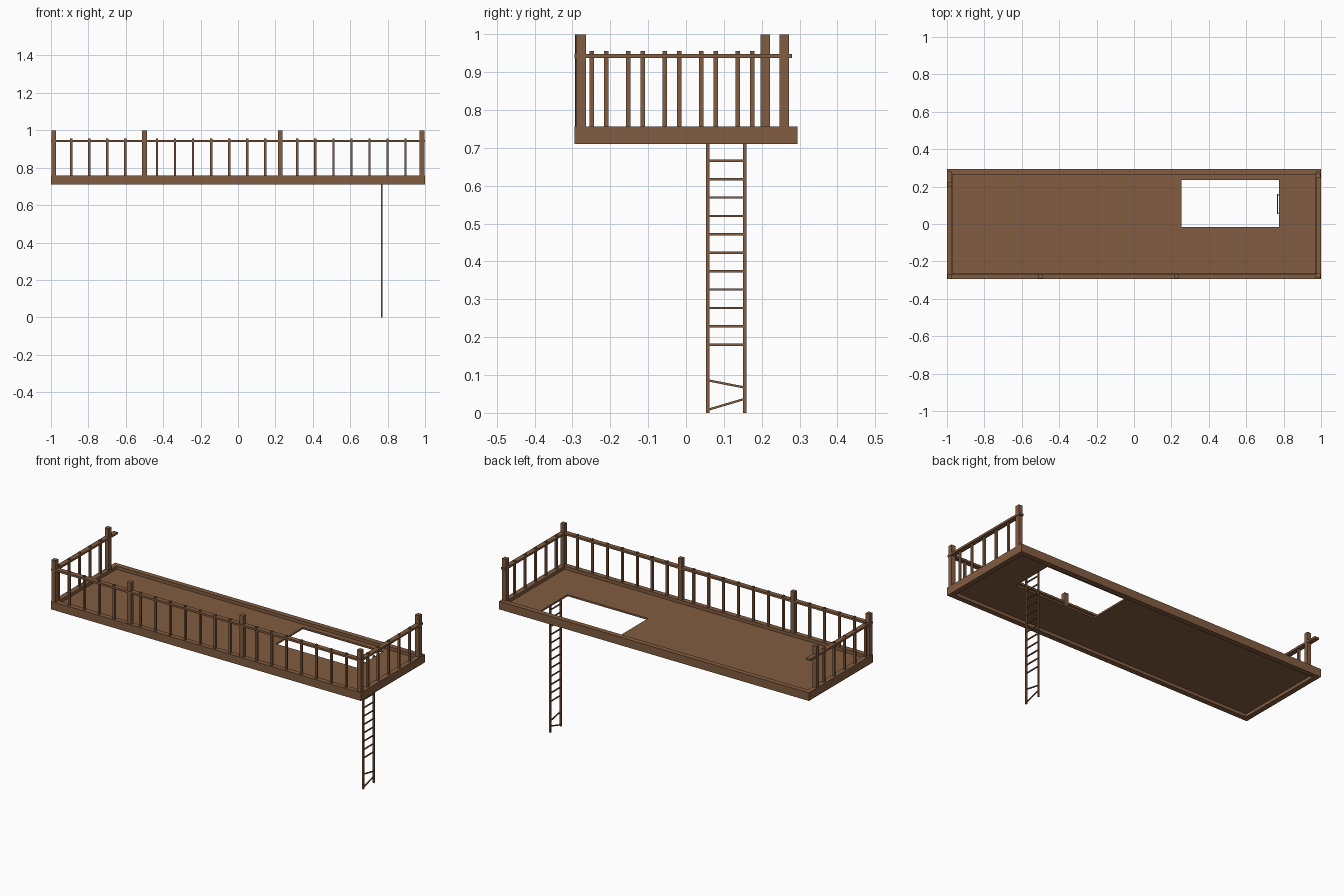
import bpy, bmesh
from mathutils import Vector

if "Cube" in bpy.data.objects:
    bpy.data.objects.remove(bpy.data.objects["Cube"])

wood = bpy.data.materials.new("brown wood")
wood.diffuse_color = (0.225, 0.108, 0.052, 1)
wood.use_nodes = True
wood.node_tree.nodes["Principled BSDF"].inputs["Base Color"].default_value = wood.diffuse_color


def finish(name, bm):
    bmesh.ops.recalc_face_normals(bm, faces=bm.faces)
    me = bpy.data.meshes.new(name)
    bm.to_mesh(me)
    bm.free()
    me.materials.append(wood)
    ob = bpy.data.objects.new(name, me)
    bpy.context.collection.objects.link(ob)
    return ob


def boxes(name, spans):
    """One object from (x0, x1, y0, y1, z0, z1) boxes."""
    bm = bmesh.new()
    for x0, x1, y0, y1, z0, z1 in spans:
        vs = bmesh.ops.create_cube(bm, size=1)["verts"]
        for v in vs:
            v.co = Vector((x1 if v.co.x > 0 else x0,
                           y1 if v.co.y > 0 else y0,
                           z1 if v.co.z > 0 else z0))
    return finish(name, bm)


def upright(x, y, w, z0, z1):
    return (x - w / 2, x + w / 2, y - w / 2, y + w / 2, z0, z1)


BOT, TOP = 0.71, 0.757      # frame beam heights
HY, T = 0.295, 0.03         # half depth, beam thickness

# frame beams around the floor
boxes("frame_front", [(-1, 1, -HY, -HY + T, BOT, TOP)])
boxes("frame_back", [(-1, 1, HY - T, HY, BOT, TOP)])
boxes("frame_left", [(-1, -1 + T, -HY + T, HY - T, BOT, TOP)])
boxes("frame_right", [(1 - T, 1, -HY + T, HY - T, BOT, TOP)])

# floor slab with the ladder opening
bm = bmesh.new()
xs = [-0.98, 0.255, 0.775, 0.98]
ys = [-0.28, -0.015, 0.235, 0.28]
grid = [[bm.verts.new((x, y, 0.728)) for y in ys] for x in xs]
for i in range(3):
    for j in range(3):
        if (i, j) != (1, 1):
            bm.faces.new((grid[i][j], grid[i + 1][j], grid[i + 1][j + 1], grid[i][j + 1]))
ext = bmesh.ops.extrude_face_region(bm, geom=bm.faces[:])["geom"]
for v in ext:
    if isinstance(v, bmesh.types.BMVert):
        v.co.z = 0.738
finish("floor", bm)

# tall posts
posts = [(-0.985, -0.281), (-0.5, -0.279), (0.226, -0.279), (0.984, -0.277),
         (-0.985, 0.209), (0.984, 0.259)]
boxes("posts", [upright(x, y, 0.025, TOP - 0.002, 1.0) for x, y in posts])

# flat hand rails
RZ = (0.937, 0.9485)
boxes("rail_front", [(-1, 1, -0.294, -0.266, *RZ)])
boxes("rail_left", [(-1, -0.972, -0.294, 0.28, *RZ)])
boxes("rail_right", [(0.972, 1, -0.294, 0.28, *RZ)])

# thin balusters
STEP = 0.0965
front = [x0 + STEP * i for x0, n in ((-0.892, 4), (-0.433, 7), (0.317, 7)) for i in range(n)]
boxes("balusters_front", [upright(x, -0.28, 0.012, TOP - 0.002, 0.956) for x in front])
for name, x, y0 in (("balusters_left", -0.985, -0.249), ("balusters_right", 0.985, -0.211)):
    boxes(name, [upright(x, y0 + STEP * i, 0.012, TOP - 0.002, 0.956) for i in range(5)])

# ladder side rails
LX = 0.768
boxes("ladder_rails", [(LX - 0.004, LX + 0.004, y - 0.0045, y + 0.0045, 0, 0.742)
                       for y in (0.0575, 0.155)])

# ladder rungs: level ones, then two loose tilted ones at the bottom
rungs = [(0.18 + 0.0486 * i,) * 2 for i in range(12)] + [(0.086, 0.067), (0.008, 0.037)]
bm = bmesh.new()
for za, zb in rungs:
    for v in bmesh.ops.create_cube(bm, size=1)["verts"]:
        right = v.co.y > 0
        v.co = Vector((LX + v.co.x * 0.006, 0.155 if right else 0.0575,
                       (zb if right else za) + v.co.z * 0.006))
finish("ladder_rungs", bm)
